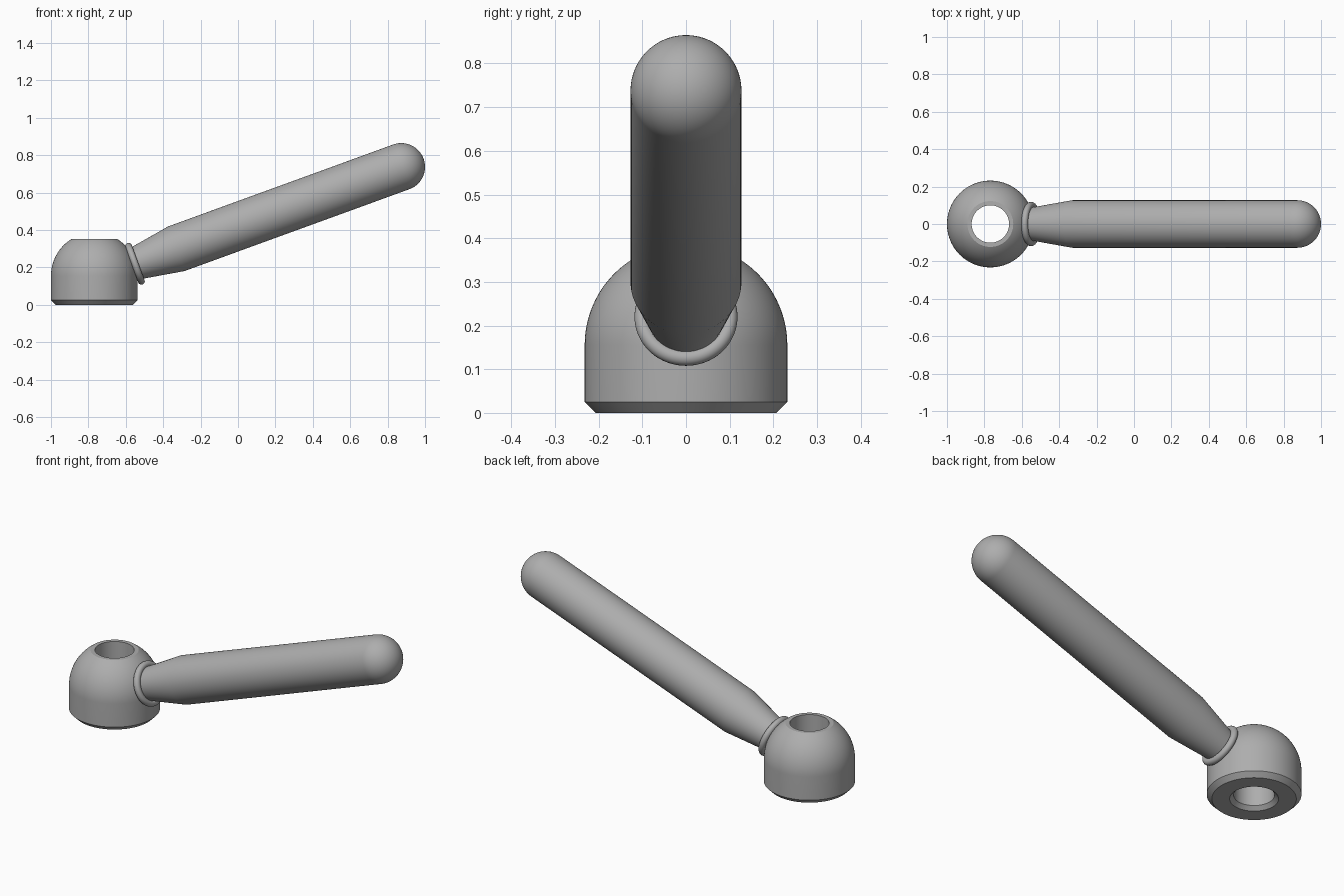
import bpy, bmesh, math
from mathutils import Matrix, Vector

if "Cube" in bpy.data.objects:
    bpy.data.objects.remove(bpy.data.objects["Cube"], do_unlink=True)

# Single grey metal
grey = bpy.data.materials.new("grey metal")
grey.use_nodes = True
GREY = (0.42, 0.42, 0.42, 1)
grey.diffuse_color = GREY
grey.node_tree.nodes["Principled BSDF"].inputs["Base Color"].default_value = GREY


def lathe(name, profile, matrix, closed=False, steps=96):
    """Spin (radius, height) points about z, then place the part."""
    bm = bmesh.new()
    verts = [bm.verts.new((r, 0, h)) for r, h in profile]
    pairs = list(zip(verts, verts[1:]))
    if closed:
        pairs.append((verts[-1], verts[0]))
    edges = [bm.edges.new(p) for p in pairs]
    bmesh.ops.spin(bm, geom=verts + edges, axis=(0, 0, 1), cent=(0, 0, 0),
                   angle=2 * math.pi, steps=steps, use_duplicate=False)
    bmesh.ops.remove_doubles(bm, verts=bm.verts, dist=1e-5)
    bmesh.ops.recalc_face_normals(bm, faces=bm.faces)
    bm.transform(matrix)
    mesh = bpy.data.meshes.new(name)
    bm.to_mesh(mesh)
    bm.free()
    mesh.materials.append(grey)
    obj = bpy.data.objects.new(name, mesh)
    bpy.context.collection.objects.link(obj)
    bpy.ops.object.select_all(action='DESELECT')
    obj.select_set(True)
    bpy.context.view_layer.objects.active = obj
    bpy.ops.object.shade_smooth_by_angle(angle=math.radians(30))
    return obj


def arc(radius, cr, ch, start, end, n):
    """Arc points in the (radius, height) plane, angles in degrees."""
    angles = [math.radians(start + (end - start) * i / n) for i in range(n + 1)]
    return [(cr + radius * math.cos(a), ch + radius * math.sin(a)) for a in angles]


# Hub: chamfered foot, straight wall, domed top cut flat, through hole
R, HOLE, TOP, DOME_Z = 0.232, 0.10, 0.352, 0.155
dome_end = math.degrees(math.asin((TOP - DOME_Z) / R))
hub = [(HOLE, 0.02), (0.12, 0), (R - 0.025, 0), (R, 0.025)]
hub += arc(R, 0, DOME_Z, 0, dome_end, 20) + [(HOLE, TOP)]
lathe("hub", hub, Matrix.Translation((R - 1, 0, 0)), closed=True)

# Handle axis: local z runs outward along the tilt, origin at the round tip centre
GRIP = 0.127
tilt = Matrix.Rotation(math.radians(70), 4, 'Y')
axis = Matrix.Translation(Vector((1 - GRIP, 0, 0.738))) @ tilt

# Handle: narrow neck, tapering out to a round-ended grip
handle = [(0, -1.58), (0.085, -1.58), (0.09, -1.50), (GRIP, -1.28)]
handle += arc(GRIP, 0, 0, 0, 90, 20)
lathe("handle", handle, axis)

# Collar: rounded ring where the neck enters the hub
collar = arc(0.018, 0.10, -1.515, 0, 360, 20)[:-1]
lathe("collar", collar, axis, closed=True)
